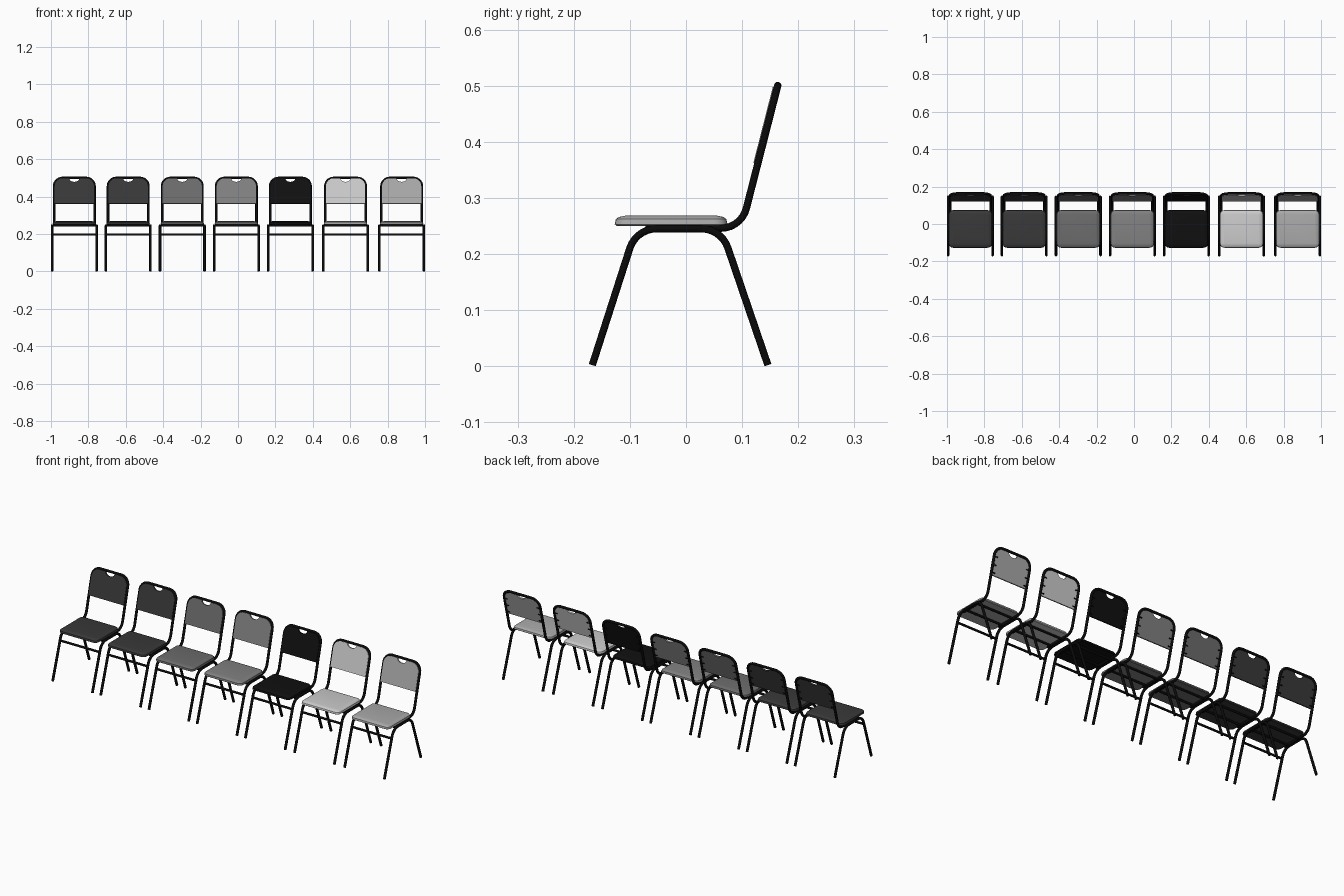
import bpy, bmesh
from math import sin, cos, pi, tan
from mathutils import Vector

if "Cube" in bpy.data.objects:
    bpy.data.objects.remove(bpy.data.objects["Cube"])

R = 0.0068                       # tube radius
LEG_X, BACK_X = 0.119, 0.108     # half widths of the leg and back frames
SLOPE = 0.2556                   # backrest lean, dy/dz
CENTRES = [-0.875, -0.587, -0.298, -0.009, 0.280, 0.575, 0.875]
SHADES = [0.04, 0.04, 0.15, 0.22, 0.005, 0.52, 0.40]


def material(name, v):
    m = bpy.data.materials.new(name)
    m.diffuse_color = (v, v, v, 1)
    m.use_nodes = True
    m.node_tree.nodes["Principled BSDF"].inputs["Base Color"].default_value = m.diffuse_color
    return m


def fillet(pts, radius, steps=7):
    """Round the inner corners of a polyline."""
    pts = [Vector(p) for p in pts]
    out = [pts[0]]
    for a, b, c in zip(pts, pts[1:], pts[2:]):
        u, v = (a - b).normalized(), (c - b).normalized()
        half = u.angle(v) / 2
        mid = b + (u + v).normalized() * radius / sin(half)
        t = radius / tan(half)
        p, q = b + u * t - mid, b + v * t - mid
        ang = p.angle(q)
        for i in range(steps + 1):
            k = i / steps
            out.append(mid + (p * sin((1 - k) * ang) + q * sin(k * ang)) / sin(ang))
    return out + [pts[-1]]


def tube(name, pts, x, mat, radius=R):
    cu = bpy.data.curves.new(name, 'CURVE')
    cu.dimensions = '3D'
    cu.bevel_depth = radius
    cu.bevel_resolution = 3
    cu.use_fill_caps = True
    sp = cu.splines.new('POLY')
    sp.points.add(len(pts) - 1)
    for p, co in zip(sp.points, pts):
        p.co = (*co, 1)
    ob = bpy.data.objects.new(name, cu)
    ob.location.x = x
    cu.materials.append(mat)
    bpy.context.collection.objects.link(ob)


def loft(name, rings, x, mat):
    """Solid from stacked closed rings, capped at both ends."""
    bm = bmesh.new()
    loops = [[bm.verts.new(p) for p in r] for r in rings]
    n = len(loops[0])
    for a, b in zip(loops, loops[1:]):
        for i in range(n):
            j = (i + 1) % n
            bm.faces.new((a[i], a[j], b[j], b[i]))
    bm.faces.new(loops[0][::-1])
    bm.faces.new(loops[-1])
    bmesh.ops.recalc_face_normals(bm, faces=bm.faces)
    me = bpy.data.meshes.new(name)
    bm.to_mesh(me)
    bm.free()
    me.materials.append(mat)
    ob = bpy.data.objects.new(name, me)
    ob.location.x = x
    bpy.context.collection.objects.link(ob)
    bpy.ops.object.select_all(action='DESELECT')
    ob.select_set(True)
    bpy.context.view_layer.objects.active = ob
    bpy.ops.object.shade_smooth_by_angle(angle=0.6)


def seat_ring(inset, z):
    """Rounded rectangle, narrowed by inset."""
    r, hx, y0, y1 = 0.024, 0.116, -0.127, 0.074
    ring = []
    for q, (cx, cy) in enumerate([(hx - r, y1 - r), (r - hx, y1 - r),
                                  (r - hx, y0 + r), (hx - r, y0 + r)]):
        for i in range(6):
            a = (q + i / 5) * pi / 2
            ring.append((cx + (r - inset) * cos(a), cy + (r - inset) * sin(a), z))
    return ring


def lean(x, z, d):
    """Point on the leaning back plane, d out along its normal."""
    n = Vector((0, 1, -SLOPE)).normalized()
    return Vector((x, 0.0357 + SLOPE * (z - 0), z)) + n * d


def panel_outline():
    hw, top, bot, r, nw = 0.105, 0.496, 0.36, 0.042, 0.027
    arc = [i / 6 * pi / 2 for i in range(7)]
    right = [(hw, bot)]
    right += [(hw - r + r * cos(a), top - r + r * sin(a)) for a in arc]
    # hand-grip notch at the top
    right += [(nw * cos(a), top - 0.019 * sin(a)) for a in arc]
    return right + [(-x, z) for x, z in right[-2::-1]]


frame_mat = material("frame black", 0.003)
for cx, shade in zip(CENTRES, SHADES):
    fabric = material("upholstery", shade)

    # Bent leg frames, one per side
    for s in (-1, 1):
        tube("leg_frame", fillet([(s * LEG_X, -0.167, 0.002), (s * LEG_X, -0.089, 0.245),
                                  (s * LEG_X, 0.063, 0.245), (s * LEG_X, 0.146, 0.002)],
                                 0.05), cx, frame_mat)

    # Back frame: a single hoop running under the seat and over the backrest
    b = BACK_X
    bend = [fillet([(s * b, -0.072, 0.246), (s * b, 0.0985, 0.246), lean(s * b, 0.38, 0)],
                   0.047) for s in (-1, 1)]
    hoop = fillet([lean(-b, 0.38, 0), lean(-b, 0.5, 0), lean(b, 0.5, 0), lean(b, 0.38, 0)], 0.045)
    tube("back_frame", bend[0][:-1] + hoop + bend[1][-2::-1], cx, frame_mat)

    # Cross bars: front stretcher and two seat supports
    for name, y, z in (("front_stretcher", -0.103, 0.198),
                       ("seat_support", -0.05, 0.245), ("seat_support", 0.03, 0.245)):
        tube(name, [(-LEG_X, y, z), (LEG_X, y, z)], cx, frame_mat, 0.006)

    # Cushioned seat
    loft("seat", [seat_ring(0.004, 0.250), seat_ring(0, 0.253), seat_ring(0.002, 0.262),
                  seat_ring(0.007, 0.266), seat_ring(0.022, 0.269)], cx, fabric)

    # Backrest panel
    outline = panel_outline()
    loft("back_panel", [[lean(x, z, d) for x, z in outline] for d in (-0.008, 0.001)],
         cx, fabric)

    # Small clips holding the panel to the frame
    for s in (-1, 1):
        for z in (0.372, 0.41, 0.45):
            tube("panel_clip", [lean(s * b, z, 0.002), lean(s * (b - 0.02), z, 0.002)],
                 cx, frame_mat, 0.003)
